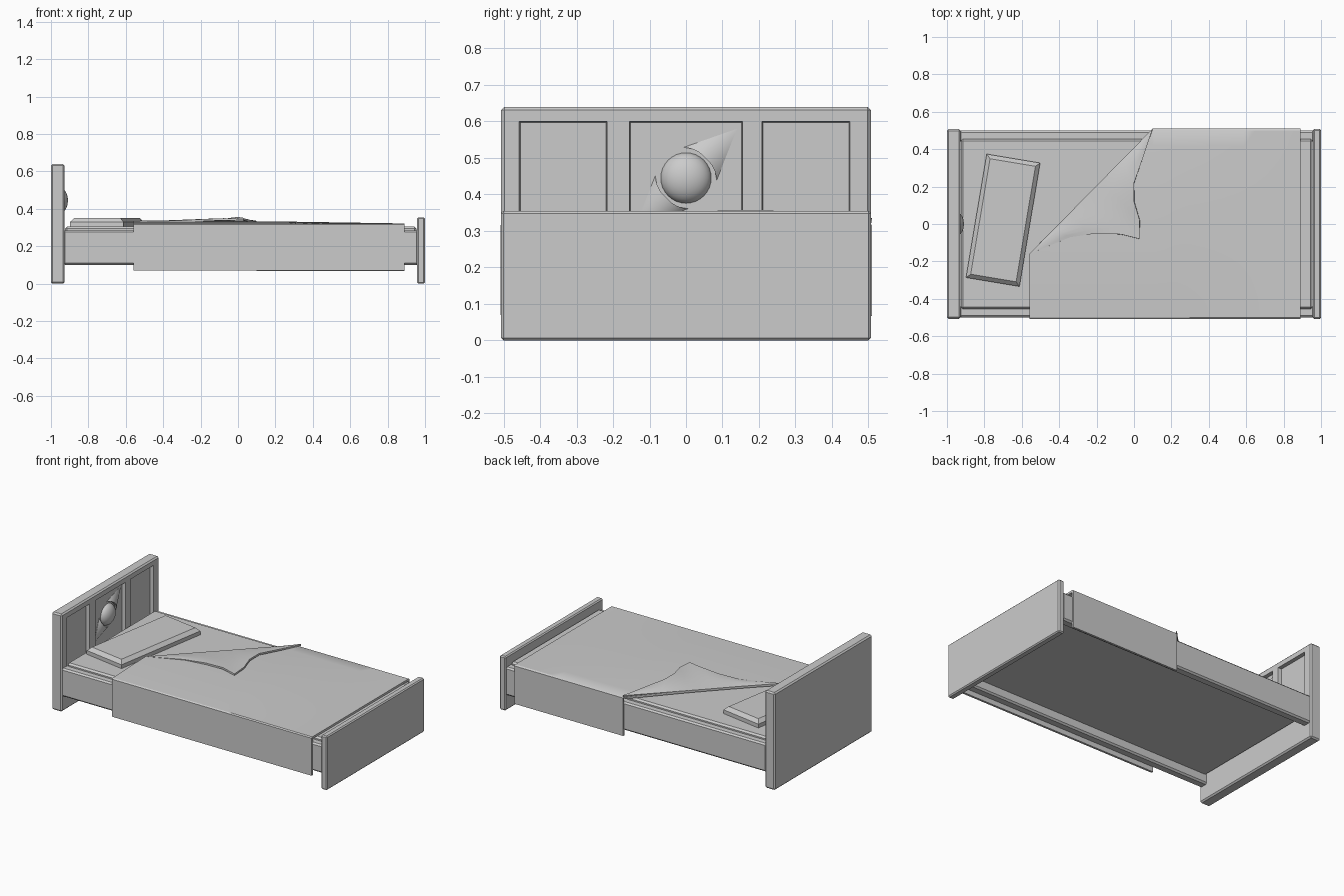
import bpy, bmesh, math
from mathutils import Vector

if "Cube" in bpy.data.objects:
    bpy.data.objects.remove(bpy.data.objects["Cube"])


def make(name, bm):
    bmesh.ops.recalc_face_normals(bm, faces=bm.faces[:])
    me = bpy.data.meshes.new(name)
    bm.to_mesh(me)
    bm.free()
    ob = bpy.data.objects.new(name, me)
    bpy.context.collection.objects.link(ob)
    return ob


def activate(ob):
    bpy.ops.object.select_all(action='DESELECT')
    ob.select_set(True)
    bpy.context.view_layer.objects.active = ob


def box(name, lo, hi, bevel=0.0):
    bm = bmesh.new()
    bmesh.ops.create_cube(bm, size=1)
    for v in bm.verts:
        v.co = Vector([(a + b) / 2 + c * (b - a) for a, b, c in zip(lo, hi, v.co)])
    if bevel:
        bmesh.ops.bevel(bm, geom=bm.edges[:], offset=bevel, segments=1,
                        profile=0.5, affect='EDGES')
    return make(name, bm)


def sheet(name, rows, thickness, cut=None):
    """Cloth surface from rows of points, given a downward/inward thickness."""
    bm = bmesh.new()
    grid = [[bm.verts.new(p) for p in r] for r in rows]
    for a, b in zip(grid, grid[1:]):
        for i in range(len(a) - 1):
            bm.faces.new((a[i], b[i], b[i + 1], a[i + 1]))
    bmesh.ops.remove_doubles(bm, verts=bm.verts[:], dist=0.0005)
    if cut:
        bmesh.ops.bisect_plane(bm, geom=bm.verts[:] + bm.edges[:] + bm.faces[:],
                               plane_co=cut[0], plane_no=cut[1], clear_outer=True)
    ob = make(name, bm)
    if sum(p.normal.z * p.area for p in ob.data.polygons) < 0:
        ob.data.flip_normals()
    activate(ob)
    m = ob.modifiers.new("thickness", 'SOLIDIFY')
    m.thickness, m.offset = thickness, -1
    bpy.ops.object.modifier_apply(modifier=m.name)
    bpy.ops.object.shade_smooth_by_angle(angle=math.radians(30))
    return ob


# Headboard with three recessed panels
head = box("headboard", (-1, -0.507, 0), (-0.927, 0.507, 0.64), 0.009)
for y0, y1 in ((-0.46, -0.213), (-0.158, 0.158), (0.205, 0.452)):
    c = box("panel_cutter", (-0.95, y0, 0.25), (-0.904, y1, 0.603))
    for v in c.data.vertices:                      # sloped panel edges
        if v.co.x < -0.94:
            v.co.y += 0.006 if v.co.y == min(w.co.y for w in c.data.vertices) else -0.006
            v.co.z += 0.006 if v.co.z < 0.4 else -0.006
    m = head.modifiers.new("panel", 'BOOLEAN')
    m.operation, m.object, m.solver = 'DIFFERENCE', c, 'EXACT'
    activate(head)
    bpy.ops.object.modifier_apply(modifier=m.name)
    bpy.data.objects.remove(c)

# Footboard, side rails and mattress
box("footboard", (0.957, -0.507, 0), (1, 0.507, 0.355), 0.007)
for s, n in ((-1, "front"), (1, "back")):
    ys = sorted((s * 0.44, s * 0.5))
    box(n + "_side_rail", (-0.935, ys[0], 0.1), (0.965, ys[1], 0.285), 0.01)
box("mattress", (-0.925, -0.455, 0.16), (0.955, 0.455, 0.305), 0.011)

# Ornamental dome and pointed leaves on the centre panel
bm = bmesh.new()
bmesh.ops.create_uvsphere(bm, u_segments=32, v_segments=16, radius=0.07)
for v in bm.verts:
    v.co = Vector((-0.955 + v.co.z * 0.65, v.co.x, 0.445 + v.co.y))
dome = make("ornament_dome", bm)
activate(dome)
bpy.ops.object.shade_smooth_by_angle(angle=math.radians(30))
for s, n in ((1, "upper"), (-1, "lower")):
    bm = bmesh.new()
    tip = bm.verts.new((-0.947, s * 0.14, 0.445 + s * 0.135))
    lo, hi = [], []
    for i in range(13):                            # raised arc hugging the dome
        t = i / 12
        a = math.radians(-5 + 100 * t)
        r = 0.076 + 0.008 * abs(2 * t - 1)
        y, z = s * r * math.cos(a), 0.445 + s * r * math.sin(a)
        lo.append(bm.verts.new((-0.952, y, z)))
        hi.append(bm.verts.new((-0.949 + 0.02 * math.sin(math.pi * t), y, z)))
    for i in range(12):
        bm.faces.new((lo[i], lo[i + 1], hi[i + 1], hi[i]))
        bm.faces.new((hi[i], hi[i + 1], tip))
        bm.faces.new((lo[i + 1], lo[i], tip))
    bm.faces.new((lo[0], hi[0], tip))
    bm.faces.new((hi[12], lo[12], tip))
    leaf = make(n + "_ornament_leaf", bm)
    activate(leaf)
    bpy.ops.object.shade_smooth_by_angle(angle=math.radians(30))

# Pillow with chamfered top
bm = bmesh.new()
bmesh.ops.create_cube(bm, size=1)
for v in bm.verts:
    v.co = Vector((v.co.x * 0.29, v.co.y * 0.67, v.co.z * 0.05))
bmesh.ops.bevel(bm, geom=[e for e in bm.edges if all(v.co.z > 0 for v in e.verts)],
                offset=0.022, segments=1, profile=0.5, affect='EDGES')
pillow = make("pillow", bm)
pillow.location = (-0.7, 0.02, 0.327)
pillow.rotation_euler.z = math.radians(-9.5)

# Blanket draped over both sides, cut along the fold line
def top_z(x, y):
    return 0.322 + 0.011 * max(0, 1 - (y / 0.5) ** 2) * min(1, max(0, (0.89 - x) / 0.7))


fold_a, fold_b = Vector((-0.56, -0.16, 0)), Vector((0.1, 0.51, 0))
rows = []
for i in range(25):
    x = -0.56 + 1.45 * i / 24
    row = [(x, -0.508, 0.07), (x, -0.508, 0.316)]
    row += [(x, y, top_z(x, y)) for y in (-0.5 + k / 12 for k in range(13))]
    rows.append(row + [(x, 0.51, 0.316), (x, 0.51, 0.067)])
d = (fold_b - fold_a).normalized()
sheet("blanket", rows, 0.014, (fold_a, Vector((-d.y, d.x, 0))))

# Turned-back corner of the blanket
free_edge = [(-0.56, -0.16, 0.332), (-0.34, -0.07, 0.337), (-0.2, -0.05, 0.344),
             (-0.07, -0.055, 0.350), (0.03, -0.08, 0.345), (0.03, 0.02, 0.352),
             (0.0, 0.12, 0.357), (0.0, 0.22, 0.357), (0.05, 0.36, 0.345),
             (0.1, 0.51, 0.332)]
cum = [0]
for p, q in zip(free_edge, free_edge[1:]):
    cum.append(cum[-1] + (Vector(q) - Vector(p)).length)
rows = []
for p, c in zip(free_edge, cum):
    e = Vector(p)
    f = fold_a.lerp(fold_b, c / cum[-1])
    f.z = 0.332
    rows.append([f.lerp(e, k / 5) + Vector((0, 0, 0.004 * math.sin(math.pi * k / 5)))
                 for k in range(6)])
sheet("blanket_fold", rows, 0.011)
